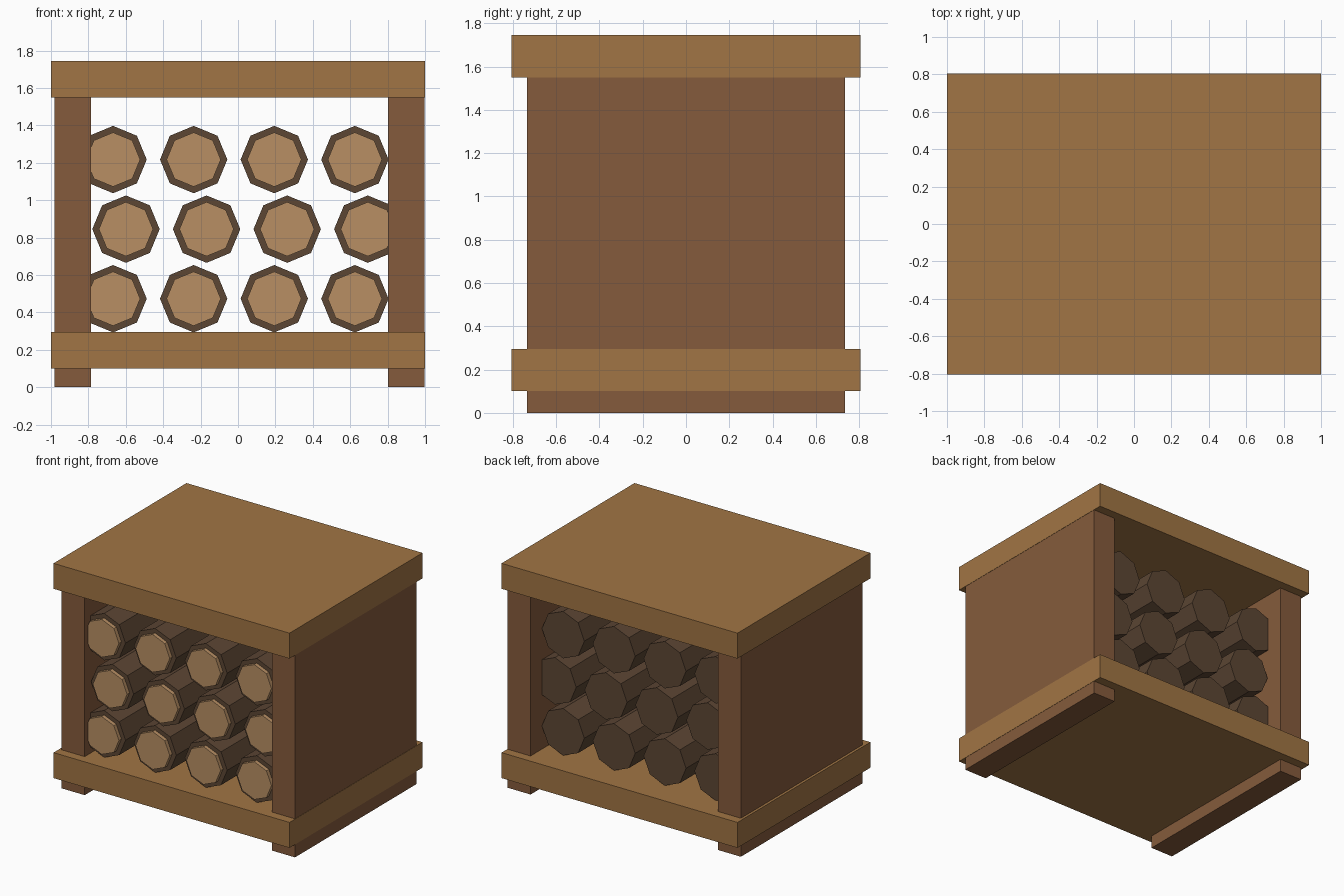
import bpy, math

if "Cube" in bpy.data.objects:
    bpy.data.objects.remove(bpy.data.objects["Cube"])


def material(name, r, g, b):
    m = bpy.data.materials.new(name)
    m.diffuse_color = (r, g, b, 1)
    m.use_nodes = True
    m.node_tree.nodes["Principled BSDF"].inputs["Base Color"].default_value = m.diffuse_color
    return m


plank = material("plank_wood", 0.356, 0.178, 0.058)
panel = material("panel_wood", 0.235, 0.105, 0.045)
bark = material("bark", 0.107, 0.061, 0.034)
cut_wood = material("cut_wood", 0.479, 0.275, 0.127)


def finish(name, mat):
    ob = bpy.context.object
    ob.name = name
    ob.data.materials.append(mat)


def box(name, mat, x, y, z):
    """Box from (min, max) ranges along each axis."""
    bpy.ops.mesh.primitive_cube_add(size=1, location=[(a + b) / 2 for a, b in (x, y, z)])
    bpy.context.object.scale = [b - a for a, b in (x, y, z)]
    bpy.ops.object.transform_apply(location=False, rotation=False, scale=True)
    finish(name, mat)


def octagon_bar(name, mat, x, z, radius, y0, y1):
    """Eight-sided bar lying along y."""
    bpy.ops.mesh.primitive_cylinder_add(
        vertices=8, radius=radius, depth=y1 - y0,
        location=(x, (y0 + y1) / 2, z), rotation=(math.pi / 2, 0, 0))
    finish(name, mat)


# Shelf and roof slabs
for name, z in (("bottom_shelf", 0.10), ("roof", 1.55)):
    box(name, plank, (-1, 1), (-0.805, 0.805), (z, z + 0.195))

# Side panels, running down past the shelf as feet
box("left_panel", panel, (-0.98, -0.785), (-0.735, 0.735), (0, 1.56))
box("right_panel", panel, (0.803, 0.998), (-0.735, 0.735), (0, 1.56))

# Staggered rows of logs with pale cut faces at the front
for row, (x0, z) in enumerate(((-0.668, 0.473), (-0.599, 0.845), (-0.668, 1.217))):
    for col in range(4):
        x = x0 + col * 0.431
        octagon_bar(f"log_{row}_{col}", bark, x, z, 0.18, -0.665, 0.595)
        octagon_bar(f"log_end_{row}_{col}", cut_wood, x, z, 0.145, -0.695, -0.64)
